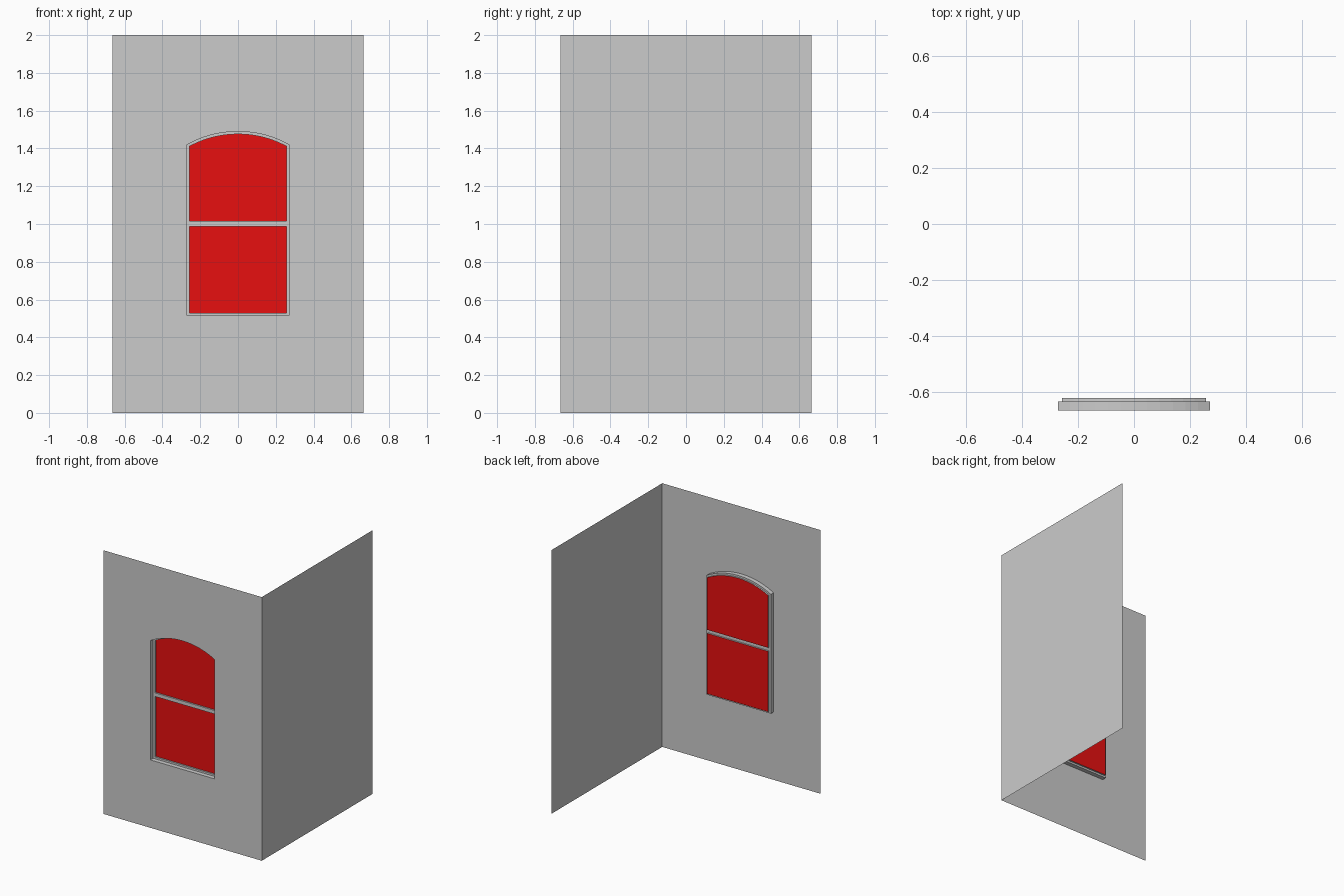
import bpy
import bmesh
import math

cube = bpy.data.objects.get("Cube")
if cube:
    bpy.data.objects.remove(cube, do_unlink=True)

HALF, HEIGHT = 0.665, 2.0                  # wall half width and height
WALL_Y, STEP_Y, PANE_Y = -0.665, -0.632, -0.62
RADIUS, ARCH_Z, ARCH_STEPS = 0.556, 0.934, 6


def material(name, colour):
    mat = bpy.data.materials.new(name)
    mat.use_nodes = True
    mat.diffuse_color = colour
    mat.node_tree.nodes["Principled BSDF"].inputs["Base Color"].default_value = colour
    return mat


grey = material("plaster grey", (0.6, 0.6, 0.6, 1))
red = material("pane red", (0.8, 0.005, 0.005, 1))


def finish(bm, name, mat):
    bmesh.ops.remove_doubles(bm, verts=bm.verts, dist=1e-5)
    mesh = bpy.data.meshes.new(name)
    bm.to_mesh(mesh)
    bm.free()
    mesh.materials.append(mat)
    obj = bpy.data.objects.new(name, mesh)
    bpy.context.collection.objects.link(obj)
    return obj


def face(bm, points):
    bm.faces.new([bm.verts.new(p) for p in points])


def mirrored_plate(bm, half, y):
    """Front-facing plate from its right half outline, mirrored over x = 0."""
    face(bm, [(x, y, z) for x, z in half])
    face(bm, [(-x, y, z) for x, z in reversed(half)])


def mirrored_reveal(bm, half, y0, y1):
    """Inward-facing sides of a recess swept from y0 to y1."""
    for (ax, az), (bx, bz) in zip(half, half[1:]):
        quad = [(ax, y0, az), (bx, y0, bz), (bx, y1, bz), (ax, y1, az)]
        face(bm, quad)
        face(bm, [(-x, y, z) for x, y, z in reversed(quad)])


def arched_half(width, bottom, inset):
    """Right half of an arched outline, bottom centre to top centre."""
    r = RADIUS - inset
    spread = math.asin(width / r)
    angles = [spread * (1 - i / ARCH_STEPS) for i in range(ARCH_STEPS + 1)]
    arch = [(r * math.sin(a), ARCH_Z + r * math.cos(a)) for a in angles]
    return [(0, bottom), (width, bottom)] + arch


opening = arched_half(0.27, 0.515, 0)
upper = arched_half(0.256, 1.015, 0.014)
lower = [(0, 0.529), (0.256, 0.529), (0.256, 0.988), (0, 0.988)]

# Front wall with the arched opening
bm = bmesh.new()
border = [(0, 0), (HALF, 0), (HALF, HEIGHT), (0, HEIGHT)]
mirrored_plate(bm, border + opening[::-1], WALL_Y)
finish(bm, "front_wall", grey)

# Side wall
bm = bmesh.new()
face(bm, [(HALF, -HALF, 0), (HALF, HALF, 0), (HALF, HALF, HEIGHT), (HALF, -HALF, HEIGHT)])
finish(bm, "side_wall", grey)

# Stepped window frame with the crossbar
bm = bmesh.new()
mirrored_reveal(bm, opening, WALL_Y, STEP_Y)
mirrored_plate(bm, opening + upper[::-1] + lower[::-1], STEP_Y)
for half in (upper, lower):
    mirrored_reveal(bm, half, STEP_Y, PANE_Y)
finish(bm, "window_frame", grey)

# Window panes
for name, half in (("upper_pane", upper), ("lower_pane", lower)):
    bm = bmesh.new()
    mirrored_plate(bm, half, PANE_Y)
    finish(bm, name, red)
